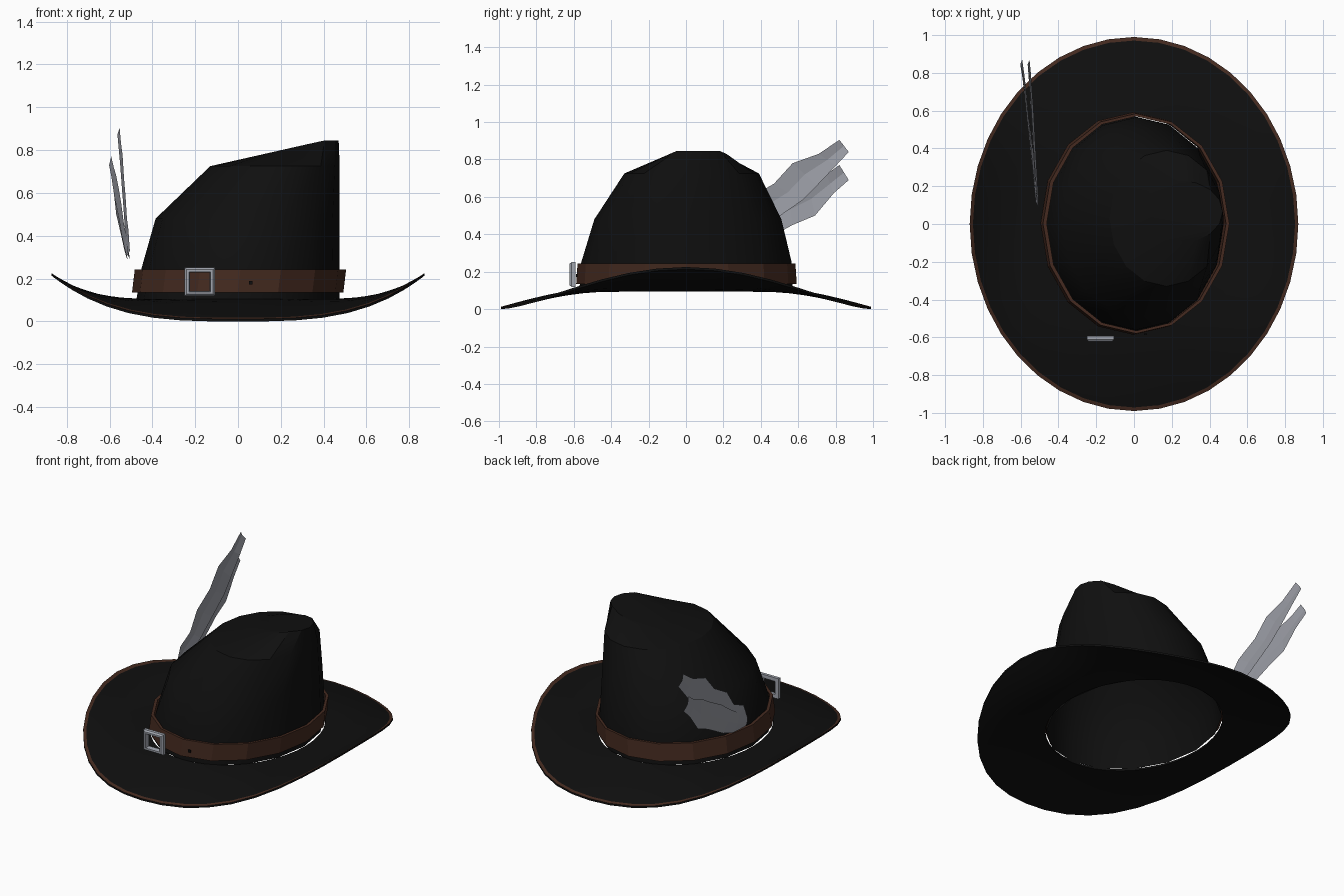
import bpy, bmesh, math

if "Cube" in bpy.data.objects:
    bpy.data.objects.remove(bpy.data.objects["Cube"])


def material(name, rgb):
    m = bpy.data.materials.new(name)
    m.diffuse_color = (*rgb, 1)
    m.use_nodes = True
    m.node_tree.nodes["Principled BSDF"].inputs["Base Color"].default_value = m.diffuse_color
    return m


BLACK = material("black felt", (0.0048, 0.0048, 0.0048))
BROWN = material("brown leather", (0.058, 0.023, 0.014))
SILVER = material("silver metal", (0.36, 0.38, 0.43))
GREY = material("grey feather", (0.32, 0.33, 0.37))


def finish(name, bm, mats, smooth=None):
    bmesh.ops.recalc_face_normals(bm, faces=bm.faces)
    me = bpy.data.meshes.new(name)
    bm.to_mesh(me)
    bm.free()
    for m in mats:
        me.materials.append(m)
    ob = bpy.data.objects.new(name, me)
    bpy.context.collection.objects.link(ob)
    if smooth:
        bpy.ops.object.select_all(action='DESELECT')
        ob.select_set(True)
        bpy.context.view_layer.objects.active = ob
        bpy.ops.object.shade_smooth_by_angle(angle=math.radians(smooth))
    return ob


def loft(rings, wrap=False, cap=False, closed=True, paint=None):
    """Skin rings of points; paint(i) gives the material of strip i."""
    bm = bmesh.new()
    vs = [[bm.verts.new(p) for p in r] for r in rings]
    n = len(rings[0])
    for i in range(len(vs) if wrap else len(vs) - 1):
        a, b = vs[i], vs[(i + 1) % len(vs)]
        for j in range(n if closed else n - 1):
            k = (j + 1) % n
            f = bm.faces.new((a[j], a[k], b[k], b[j]))
            f.material_index = paint(i) if paint else 0
    if cap:
        bm.faces.new(vs[-1])
    return bm


def ring(x0, x1, y0, y1, zfun, n):
    """Ellipse filling the given x and y range, with height zfun(x)."""
    pts = []
    for j in range(n):
        a = 2 * math.pi * j / n
        x = (x0 + x1) / 2 + (x1 - x0) / 2 * math.cos(a)
        y = (y0 + y1) / 2 + (y1 - y0) / 2 * math.sin(a)
        pts.append((x, y, zfun(x)))
    return pts


# Brim: oval sheet, curled up at the sides and dipping at front and back
def brim_ring(t, drop, n=40):
    pts = []
    for j in range(n):
        a = 2 * math.pi * j / n
        c, s = math.cos(a), math.sin(a)
        edge = 0.012 + 0.213 * abs(c) ** 3.2
        z = 0.105 + (edge - 0.105) * t ** (1.3 + c * c)
        pts.append(((0.485 + 0.385 * t) * c, (0.57 + 0.42 * t) * s, z - drop))
    return pts


ts = [0, 0.2, 0.4, 0.6, 0.8, 0.955, 1]
rings = [brim_ring(t, 0) for t in ts] + [brim_ring(t, 0.012) for t in reversed(ts)]
trim = len(ts) - 2          # outermost top strip is the leather edging
finish("brim", loft(rings, wrap=True, paint=lambda i: int(i == trim)),
       [BLACK, BROWN], 40)

# Crown: lopsided shell, upright on the right, with a slanted top
def flat(z):
    return lambda x: z


def slant(x):
    return min(0.845, 0.725 + 0.226 * (x + 0.13))


crown = [ring(-0.475, 0.475, -0.57, 0.57, flat(0.10), 16),
         ring(-0.45, 0.475, -0.56, 0.565, flat(0.25), 16),
         ring(-0.385, 0.475, -0.49, 0.51, flat(0.48), 16),
         ring(-0.13, 0.475, -0.33, 0.39, flat(0.725), 16),
         ring(0.02, 0.47, -0.10, 0.23, slant, 16)]
finish("crown", loft(crown, cap=True), [BLACK], 30)

# Hat band: faceted leather loop
band = [ring(-0.495, 0.492, -0.587, 0.592, flat(0.135), 16),
        ring(-0.482, 0.505, -0.58, 0.585, flat(0.243), 16),
        ring(-0.462, 0.487, -0.565, 0.57, flat(0.243), 16),
        ring(-0.475, 0.474, -0.57, 0.575, flat(0.135), 16)]
finish("hat_band", loft(band, wrap=True), [BROWN])

# Buckle: square frame in front of the band
def frame(h, y):
    return [(-0.178 + sx * h, y, 0.185 + sz * h * 0.93)
            for sx, sz in ((-1, -1), (1, -1), (1, 1), (-1, 1))]


finish("buckle", loft([frame(0.071, -0.592), frame(0.071, -0.612),
                       frame(0.062, -0.622), frame(0.05, -0.622),
                       frame(0.046, -0.592)], wrap=True), [SILVER])

# Band hole: small dark plate
bm = bmesh.new()
bmesh.ops.create_cube(bm, size=1)
for v in bm.verts:
    v.co = (0.06 + v.co.x * 0.016, -0.583 + v.co.y * 0.008, 0.18 + v.co.z * 0.016)
finish("band_hole", bm, [BLACK])


# Feathers: ragged leaves with a folded midrib, on the left side
def feather(name, upper, lower, x_base, x_tip):
    rows = []
    last = len(upper) - 1
    for i, (u, l) in enumerate(zip(upper, lower)):
        x = x_base + (x_tip - x_base) * i / last
        mid = ((u[0] + l[0]) / 2, (u[1] + l[1]) / 2)
        rows.append([(x, *u), (x - 0.01, *mid), (x, *l)])
    finish(name, loft(rows, closed=False), [GREY])


feather("upper_feather",
        [(0.09, 0.33), (0.14, 0.43), (0.25, 0.48), (0.33, 0.59), (0.47, 0.67),
         (0.57, 0.78), (0.71, 0.83), (0.82, 0.905)],
        [(0.12, 0.29), (0.24, 0.34), (0.36, 0.40), (0.49, 0.49), (0.62, 0.58),
         (0.70, 0.66), (0.80, 0.765), (0.87, 0.84)],
        -0.505, -0.553)
feather("lower_feather",
        [(0.10, 0.32), (0.19, 0.40), (0.29, 0.46), (0.42, 0.55), (0.55, 0.62),
         (0.65, 0.68), (0.75, 0.72), (0.82, 0.77)],
        [(0.13, 0.285), (0.26, 0.30), (0.38, 0.345), (0.48, 0.40), (0.57, 0.45),
         (0.69, 0.50), (0.79, 0.62), (0.87, 0.69)],
        -0.51, -0.592)
